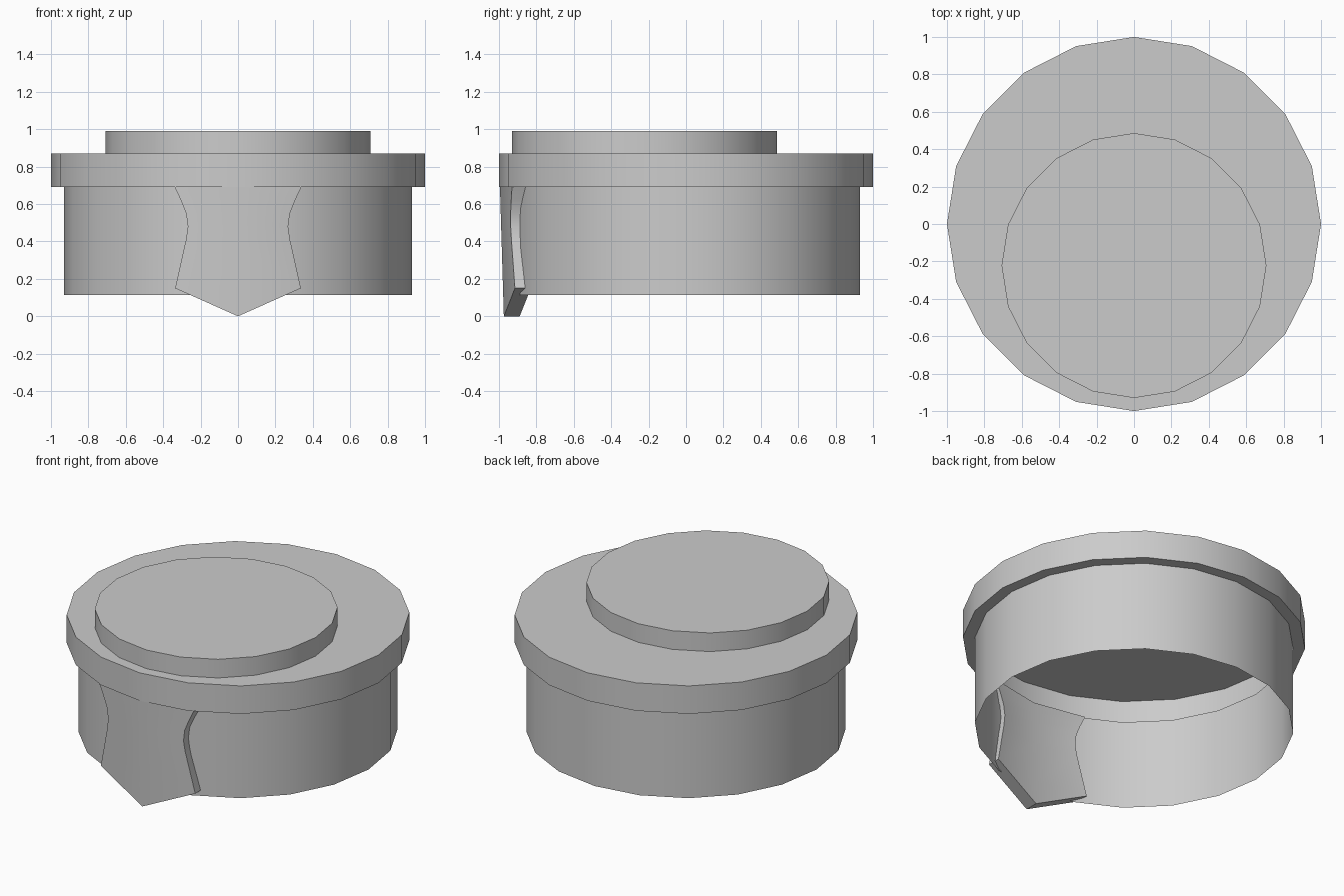
import bpy, bmesh, math

cube = bpy.data.objects.get("Cube")
if cube:
    bpy.data.objects.remove(cube, do_unlink=True)

SIDES = 20

grey = bpy.data.materials.new("plain_grey")
grey.use_nodes = True
colour = (0.6, 0.6, 0.6, 1)
grey.diffuse_color = colour
grey.node_tree.nodes["Principled BSDF"].inputs["Base Color"].default_value = colour


def finish(name, bm):
    mesh = bpy.data.meshes.new(name)
    bm.to_mesh(mesh)
    bm.free()
    mesh.materials.append(grey)
    obj = bpy.data.objects.new(name, mesh)
    bpy.context.collection.objects.link(obj)
    bpy.ops.object.select_all(action='DESELECT')
    obj.select_set(True)
    bpy.context.view_layer.objects.active = obj
    bpy.ops.object.shade_smooth_by_angle(angle=math.radians(30))
    return obj


def turned_shell(name, profile, y=0):
    """Turn a (radius, z) profile, bottom to top, and cap its top."""
    bm = bmesh.new()
    rings = []
    for radius, z in profile:
        turn = [2 * math.pi * i / SIDES for i in range(SIDES)]
        rings.append([bm.verts.new((radius * math.cos(a), y + radius * math.sin(a), z))
                      for a in turn])
    for low, high in zip(rings, rings[1:]):
        for i in range(SIDES):
            j = (i + 1) % SIDES
            bm.faces.new((low[i], low[j], high[j], high[i]))
    bm.faces.new(rings[-1])
    return finish(name, bm)


# Hollow body with an overhanging lid, open underneath
turned_shell("body_and_lid", [(0.93, 0.115), (0.93, 0.69), (1, 0.69), (1, 0.87)])

# Off-centre raised disc
turned_shell("raised_disc", [(0.708, 0.87), (0.708, 0.99)], y=-0.222)

# Pointed front tab: (half width, z) outline, folded along its centre line
outline = [(0.338, 0.69), (0.305, 0.62), (0.277, 0.55), (0.268, 0.48),
           (0.278, 0.41), (0.336, 0.15)]
THICK = 0.085
bm = bmesh.new()


def tab_layer(offset):
    def point(x, z):
        return bm.verts.new((x, -0.974 - 0.03 * z + 0.19 * abs(x) + offset, z))
    rows = [[point(s * w, z) for s in (-1, 0, 1)] for w, z in outline]
    return rows, point(0, 0)


front, front_tip = tab_layer(0)
back, back_tip = tab_layer(THICK)
for rows, tip in ((front, front_tip), (back, back_tip)):
    for upper, lower in zip(rows, rows[1:]):
        for i in (0, 1):
            bm.faces.new((upper[i], lower[i], lower[i + 1], upper[i + 1]))
    for i in (0, 1):
        bm.faces.new((rows[-1][i], tip, rows[-1][i + 1]))


def rim(rows, tip):
    return ([r[0] for r in rows] + [tip] + [r[2] for r in reversed(rows)] + [rows[0][1]])


front_rim, back_rim = rim(front, front_tip), rim(back, back_tip)
for i in range(len(front_rim)):
    j = (i + 1) % len(front_rim)
    bm.faces.new((front_rim[i], front_rim[j], back_rim[j], back_rim[i]))
bmesh.ops.recalc_face_normals(bm, faces=bm.faces)
finish("front_tab", bm)
